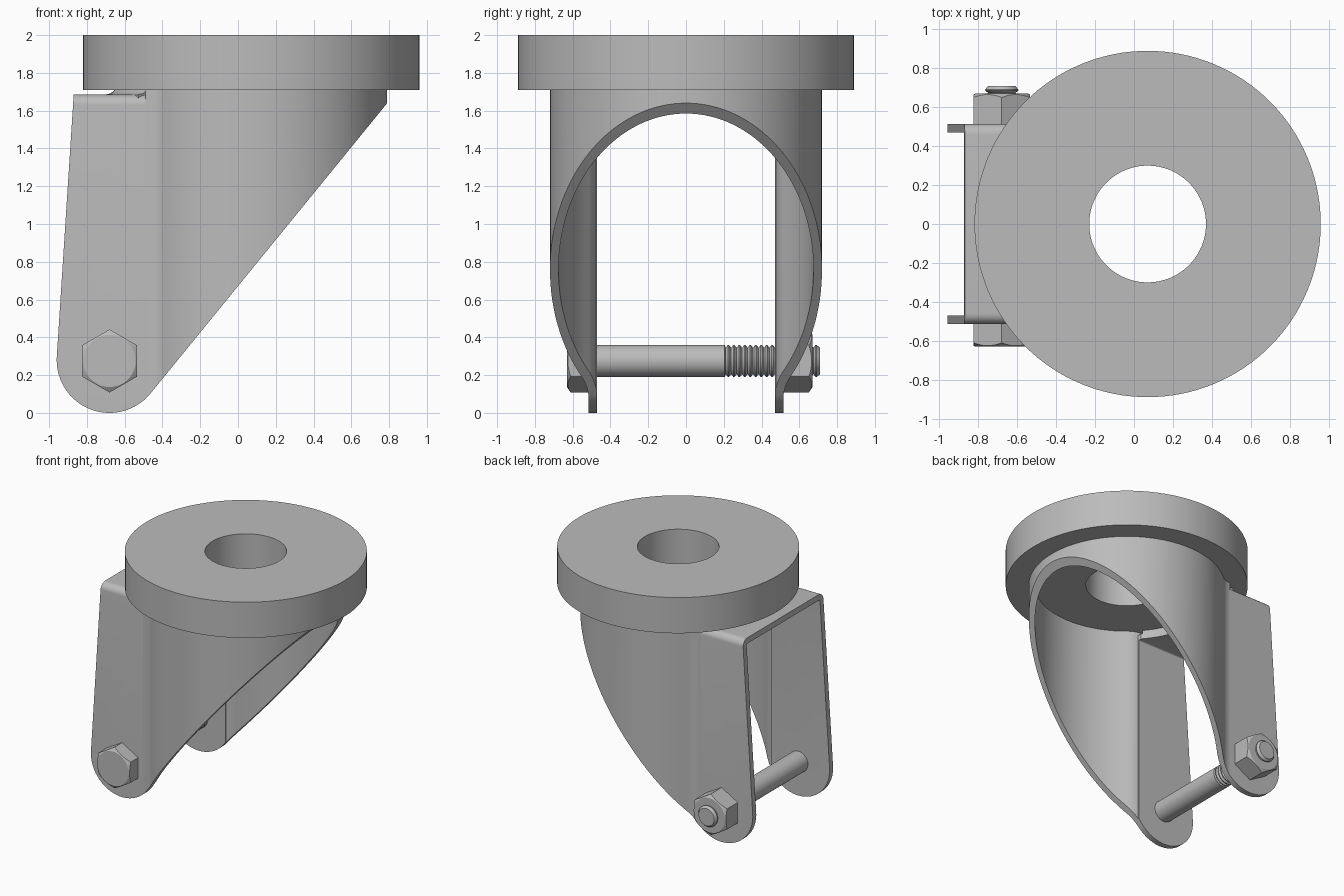
import bpy
import bmesh
from math import sin, cos, pi, radians, sqrt, atan2, acos, hypot

if "Cube" in bpy.data.objects:
    bpy.data.objects.remove(bpy.data.objects["Cube"], do_unlink=True)

steel = bpy.data.materials.new("steel grey")
steel.use_nodes = True
steel.diffuse_color = (0.5, 0.5, 0.5, 1)
steel.node_tree.nodes["Principled BSDF"].inputs["Base Color"].default_value = (0.5, 0.5, 0.5, 1)

CX = 0.07            # swivel axis
R, WALL = 0.72, 0.045
HALF = 0.515         # outer half width of the fork
BX, BZ = -0.68, 0.275  # bolt axis


def finish(name, bm):
    bmesh.ops.remove_doubles(bm, verts=bm.verts, dist=1e-5)
    bmesh.ops.recalc_face_normals(bm, faces=bm.faces)
    mesh = bpy.data.meshes.new(name)
    bm.to_mesh(mesh)
    bm.free()
    obj = bpy.data.objects.new(name, mesh)
    bpy.context.collection.objects.link(obj)
    mesh.materials.append(steel)
    return obj


def prism(name, pts, t0, t1, place):
    """Extrude a closed 2D outline between t0 and t1."""
    bm = bmesh.new()
    a, b = ([bm.verts.new(place(u, v, t)) for u, v in pts] for t in (t0, t1))
    bm.faces.new(a)
    bm.faces.new(b)
    for i in range(len(pts)):
        j = (i + 1) % len(pts)
        bm.faces.new((a[i], a[j], b[j], b[i]))
    return finish(name, bm)


def lathe(name, profile, place, n=96, a0=0, a1=360):
    """Revolve a closed (radius, height) outline, fully or over an arc."""
    bm = bmesh.new()
    full = a1 - a0 == 360
    rings = []
    for k in range(n if full else n + 1):
        a = radians(a0 + (a1 - a0) * k / n)
        rings.append([bm.verts.new(place(r * cos(a), r * sin(a), t)) for r, t in profile])
    for k in range(n):
        p, q = rings[k], rings[(k + 1) % len(rings)]
        for i in range(len(profile)):
            j = (i + 1) % len(profile)
            if profile[i][0] or profile[j][0]:
                bm.faces.new((p[i], p[j], q[j], q[i]))
    if not full:
        bm.faces.new(rings[0])
        bm.faces.new(rings[-1])
    return finish(name, bm)


def cut(obj, cutter, operation):
    mod = obj.modifiers.new("cut", "BOOLEAN")
    mod.operation = operation
    mod.solver = "EXACT"
    mod.object = cutter
    bpy.context.view_layer.objects.active = obj
    bpy.ops.object.modifier_apply(modifier=mod.name)


def smooth(obj, angle=30):
    bpy.ops.object.select_all(action="DESELECT")
    obj.select_set(True)
    bpy.context.view_layer.objects.active = obj
    bpy.ops.object.shade_smooth_by_angle(angle=radians(angle))


def arc(cx, cy, r, a0, a1, n):
    return [(cx + r * cos(a0 + (a1 - a0) * k / n), cy + r * sin(a0 + (a1 - a0) * k / n))
            for k in range(n + 1)]


def upright(u, v, t):
    return (CX + u, v, t)


def plan(u, v, t):
    return (u, v, t)


def side(u, v, t):
    return (u, t, v)


def section(u, v, t):
    return (t, u, v)


def along_bolt(u, v, t):
    return (BX + u, t, BZ + v)


# Swivel ring on top
smooth(lathe("swivel_ring", [(0.3, 1.71), (0.89, 1.71), (0.89, 2), (0.3, 2)], upright, 128))

# Side silhouette: rounded foot, sloping front and slightly leaning rear
fx, fz, fr = -0.68, 0.28, 0.28


def tangent(px, pz, sign):
    dx, dz = px - fx, pz - fz
    return atan2(dz, dx) + sign * acos(fr / hypot(dx, dz))


silhouette = arc(fx, fz, fr, tangent(-0.87, 1.685, 1), tangent(0.79, 1.64, -1) + 2 * pi, 32)
silhouette += [(0.9, 1.775), (-0.864, 1.775)]
side_cutter = prism("side_cutter", silhouette, -1, 1, side)
core_cutter = lathe("core_cutter", [(0, 1.4), (R - WALL, 1.4), (R - WALL, 1.9), (0, 1.9)], upright)

# Curved skirt: round wall flowing through a fillet into each fork leg
fil = 0.15
fil_y = HALF + fil
fil_dx = sqrt((R + fil) ** 2 - fil_y ** 2)
blend = atan2(fil_y, -fil_dx)


def skirt_line(inset):
    half = arc(CX - fil_dx, fil_y, fil + inset, -pi / 2, blend - pi, 10)
    half += arc(CX, 0, R - inset, blend, 0, 48)[1:]
    return half + [(x, -y) for x, y in reversed(half[:-1])]


skirt = prism("curved_skirt", skirt_line(0) + skirt_line(WALL)[::-1], -0.1, 1.715, plan)
cut(skirt, side_cutter, "INTERSECT")
smooth(skirt)

# Fork: two legs joined by a bridge with rounded corners
TOP = 1.685


def fork_line(inset):
    r = 0.055 - inset
    half = [(HALF - inset, -0.1)] + arc(HALF - 0.055, TOP - 0.055, r, 0, pi / 2, 8)
    return half + [(-y, z) for y, z in reversed(half)]


fork = prism("fork", fork_line(0) + fork_line(WALL)[::-1], -1.05, -0.44, section)
cut(fork, side_cutter, "INTERSECT")
cut(fork, core_cutter, "DIFFERENCE")
smooth(fork)

for helper in (side_cutter, core_cutter):
    bpy.data.objects.remove(helper, do_unlink=True)

# Flared lip where the bridge rises to the swivel ring
lip = [(R - WALL, 1.645), (R - WALL, 1.715), (R, 1.715), (0.732, 1.7),
       (0.75, 1.69), (0.78, 1.684), (0.78, 1.645)]
smooth(lathe("rear_lip", lip, upright, 40, 140, 220), 40)


# Bolt: shank, thread and chamfered hexagons
shank = [(0, -0.52), (0.085, -0.52), (0.085, 0.205)]
pitch = 0.029
for k in range(17):
    y = 0.21 + k * pitch
    shank += [(0.07, y), (0.085, y + 0.4 * pitch), (0.085, y + 0.6 * pitch)]
shank += [(0.07, 0.71), (0, 0.71)]
smooth(lathe("bolt_shank", shank, along_bolt, 40))


def hexagon(name, inner, outer):
    s = 1 if outer > inner else -1
    pts = [(0.167 * cos(pi / 6 + k * pi / 3), 0.167 * sin(pi / 6 + k * pi / 3)) for k in range(6)]
    obj = prism(name, pts, inner, outer, along_bolt)
    cone = lathe("chamfer_cutter", [(0, inner - s * 0.01), (0.2, inner - s * 0.01),
                                    (0.2, outer - s * 0.042), (0.138, outer),
                                    (0.138, outer + s * 0.01), (0, outer + s * 0.01)],
                 along_bolt, 72)
    cut(obj, cone, "INTERSECT")
    bpy.data.objects.remove(cone, do_unlink=True)
    smooth(obj, 15)


hexagon("bolt_head", -0.51, -0.63)
hexagon("bolt_nut", 0.51, 0.67)
